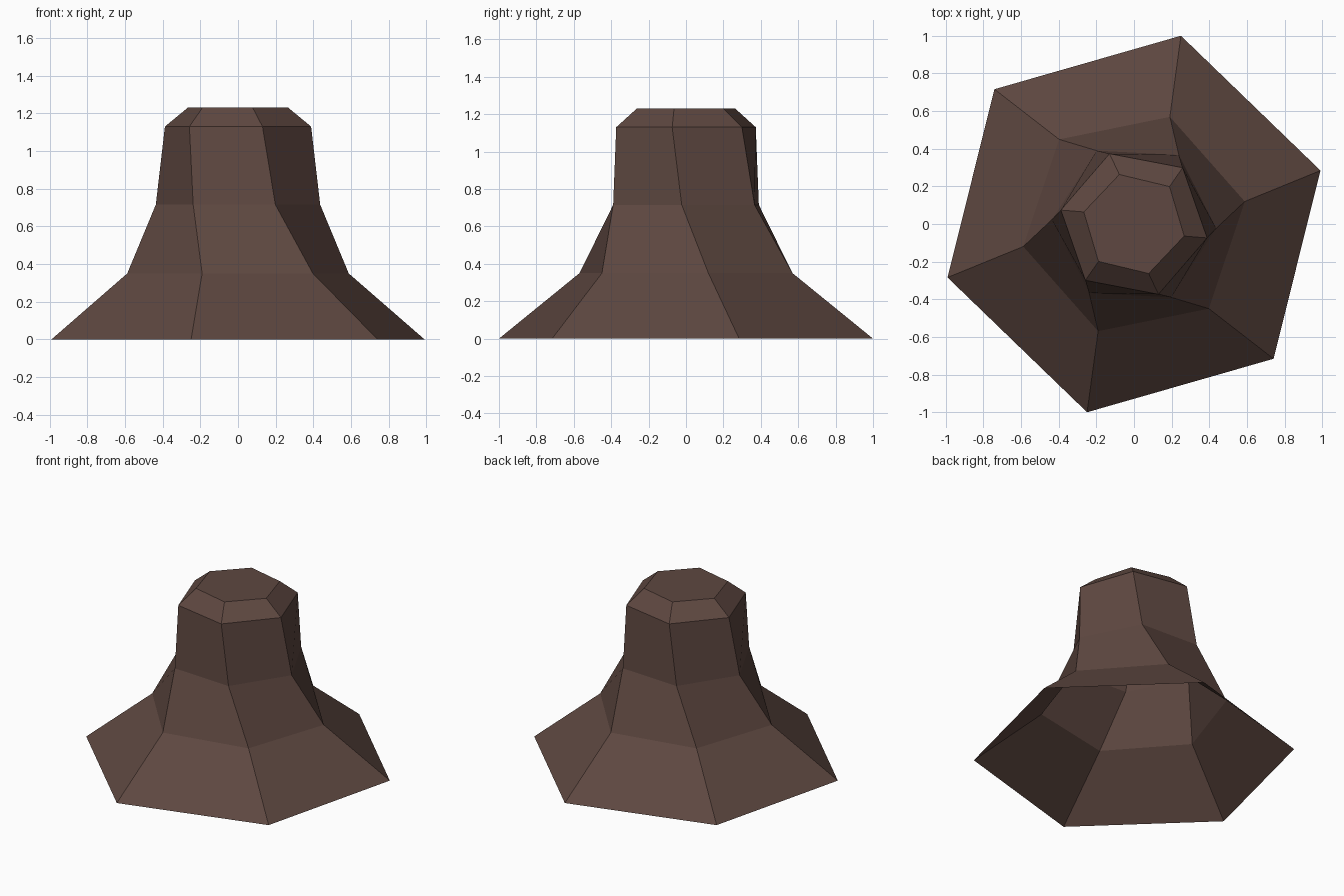
import bpy, bmesh, math

if "Cube" in bpy.data.objects:
    bpy.data.objects.remove(bpy.data.objects["Cube"])

# One flat dark brown
brown = bpy.data.materials.new("dark_brown")
brown.diffuse_color = (0.112, 0.064, 0.052, 1.0)
brown.use_nodes = True
brown.node_tree.nodes["Principled BSDF"].inputs["Base Color"].default_value = brown.diffuse_color

# Twisted six-sided rings: radius, height, angle in degrees
RINGS = [
    (1.03, 0.00, 16),
    (0.60, 0.35, 11.5),
    (0.437, 0.715, -3),
    (0.395, 1.13, -10.8),
    (0.274, 1.23, -13.5),
]
SIDES = 6

bm = bmesh.new()


def add_ring(radius, z, angle):
    verts = []
    for i in range(SIDES):
        a = math.radians(angle + i * 360 / SIDES)
        verts.append(bm.verts.new((radius * math.cos(a), radius * math.sin(a), z)))
    return verts


# Flared shell, open underneath
rings = [add_ring(*r) for r in RINGS]
for low, high in zip(rings, rings[1:]):
    for i in range(SIDES):
        j = (i + 1) % SIDES
        bm.faces.new((low[i], low[j], high[j], high[i]))

# Flat top
bm.faces.new(rings[-1])

mesh = bpy.data.meshes.new("flared_stump")
bm.to_mesh(mesh)
bm.free()
mesh.materials.append(brown)
stump = bpy.data.objects.new("flared_stump", mesh)
bpy.context.collection.objects.link(stump)
